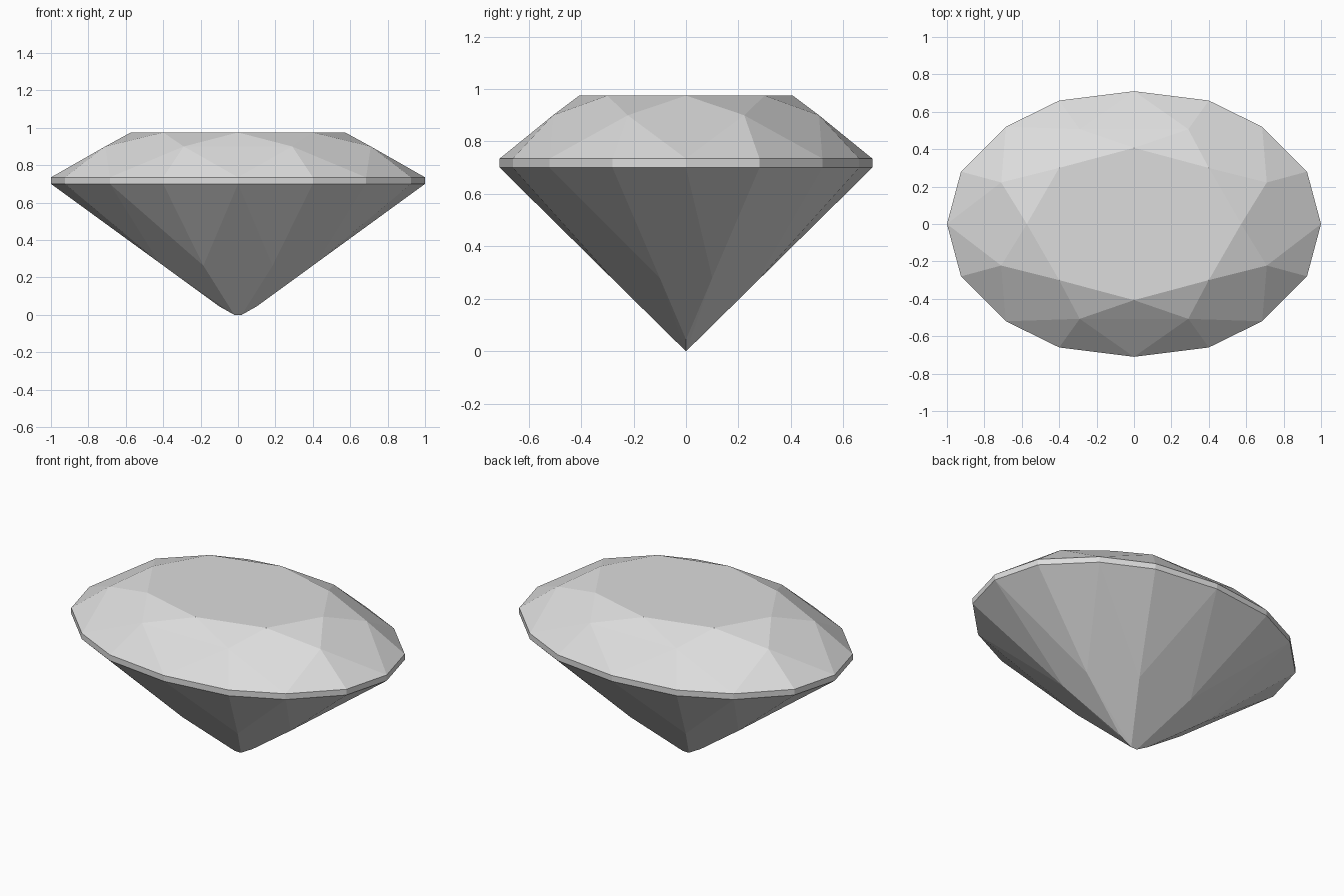
import bpy
import bmesh
import math

# Remove the default cube
cube = bpy.data.objects.get("Cube")
if cube:
    bpy.data.objects.remove(cube, do_unlink=True)

# One pale grey stone material
STONE = (0.72, 0.72, 0.72, 1.0)
stone = bpy.data.materials.new("pale_grey_stone")
stone.use_nodes = True
stone.diffuse_color = STONE
stone.node_tree.nodes["Principled BSDF"].inputs["Base Color"].default_value = STONE

# Facet corners of one quarter of the oval cut
GIRDLE_BOTTOM, GIRDLE_TOP, STAR, TABLE = 0.70, 0.735, 0.90, 0.975
outline = [(0, 0.71), (0.4, 0.66), (0.685, 0.52), (0.925, 0.28), (1, 0)]
star_tips = [(0.29, 0.507), (0.71, 0.222)]
table_rim = [(0, 0.407), (0.4, 0.3), (0.573, 0)]
pavilion = [(0.185, 0.267, 0.263), (0.423, 0.1, 0.28)]
keel = [(0.1, 0, 0.045), (0.02, 0, 0)]

quarter = [(x, y, z) for z in (GIRDLE_BOTTOM, GIRDLE_TOP) for x, y in outline]
quarter += [(x, y, STAR) for x, y in star_tips]
quarter += [(x, y, TABLE) for x, y in table_rim]
quarter += pavilion + keel


def mirrored(points):
    """Reflect the quarter across both axes without doubling axis points."""
    return sorted({(sx * x + 0.0, sy * y + 0.0, z)
                   for x, y, z in points for sx in (-1, 1) for sy in (-1, 1)})


# Wrap flat facets around the corners
bm = bmesh.new()
for co in mirrored(quarter):
    bm.verts.new(co)
hull = bmesh.ops.convex_hull(bm, input=bm.verts[:])
spare = {v for v in hull["geom_interior"] + hull["geom_unused"]
         if isinstance(v, bmesh.types.BMVert)}
bmesh.ops.delete(bm, geom=list(spare), context='VERTS')

# Merge triangles that belong to the same facet
bmesh.ops.dissolve_limit(bm, angle_limit=math.radians(1.5),
                         verts=bm.verts[:], edges=bm.edges[:])
bmesh.ops.recalc_face_normals(bm, faces=bm.faces[:])

mesh = bpy.data.meshes.new("oval_cut_gem")
bm.to_mesh(mesh)
bm.free()
mesh.materials.append(stone)
gem = bpy.data.objects.new("oval_cut_gem", mesh)
bpy.context.collection.objects.link(gem)
